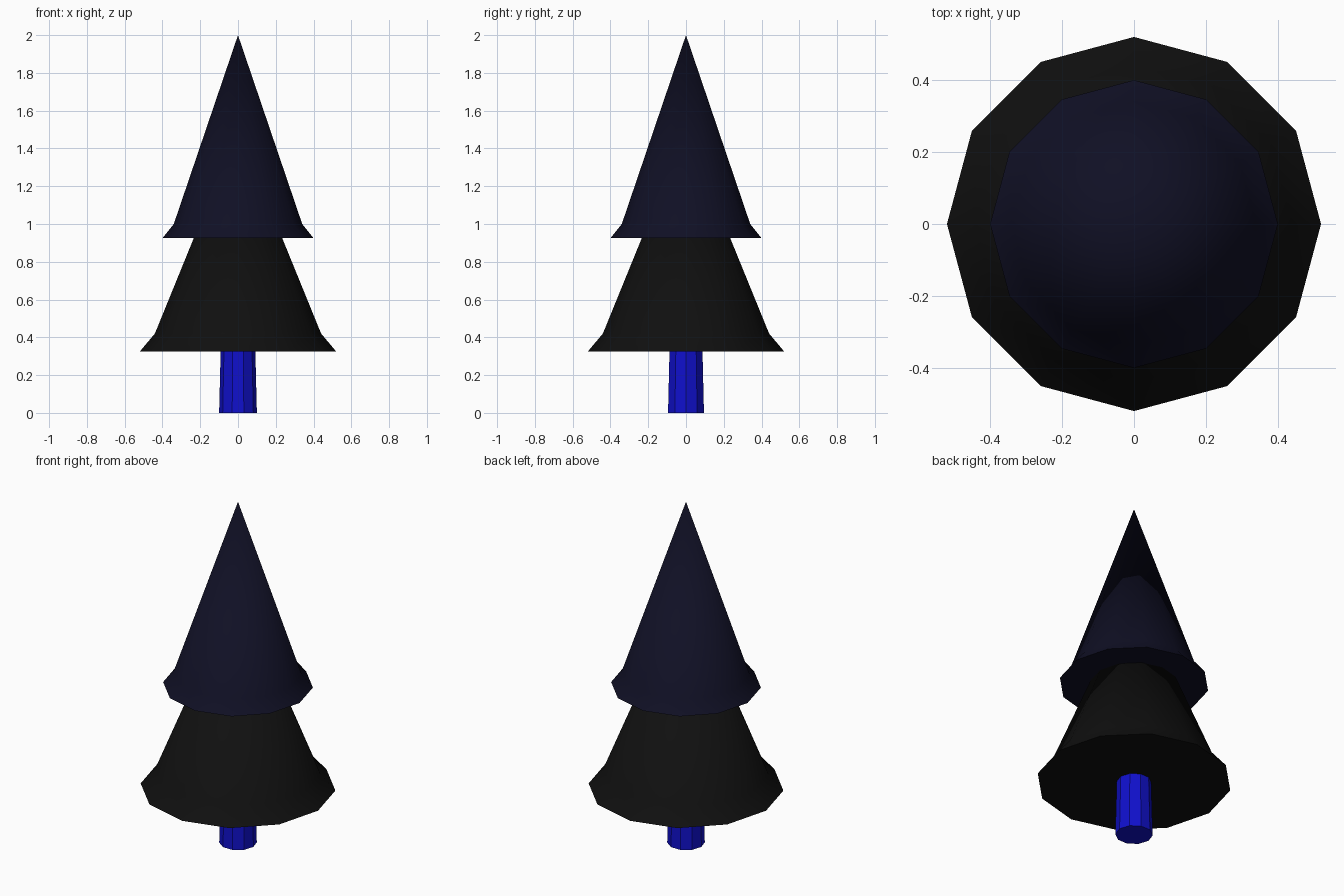
import bpy
import bmesh
from math import cos, sin, tau, radians

cube = bpy.data.objects.get("Cube")
if cube:
    bpy.data.objects.remove(cube, do_unlink=True)


def make_material(name, rgb):
    mat = bpy.data.materials.new(name)
    mat.use_nodes = True
    color = (*rgb, 1.0)
    mat.diffuse_color = color
    bsdf = mat.node_tree.nodes["Principled BSDF"]
    bsdf.inputs["Base Color"].default_value = color
    return mat


def lathe(name, profile, sides, mat):
    """Turn (radius, z) points, listed bottom to top, into a capped solid."""
    bm = bmesh.new()
    rings = []
    for r, z in profile:
        if r == 0:
            rings.append([bm.verts.new((0, 0, z))] * sides)
        else:
            rings.append([bm.verts.new((r * cos(tau * i / sides), r * sin(tau * i / sides), z))
                          for i in range(sides)])
    for low, high in zip(rings, rings[1:]):
        for i in range(sides):
            j = (i + 1) % sides
            corners = [low[i], low[j], high[j], high[i]]
            bm.faces.new(list(dict.fromkeys(corners)))
    bm.faces.new(rings[0][::-1])
    if profile[-1][0] > 0:
        bm.faces.new(rings[-1])
    mesh = bpy.data.meshes.new(name)
    bm.to_mesh(mesh)
    bm.free()
    mesh.materials.append(mat)
    obj = bpy.data.objects.new(name, mesh)
    bpy.context.collection.objects.link(obj)
    bpy.ops.object.select_all(action="DESELECT")
    obj.select_set(True)
    bpy.context.view_layer.objects.active = obj
    bpy.ops.object.shade_smooth_by_angle(angle=radians(35))
    return obj


blue = make_material("trunk blue", (0.005, 0.005, 0.6))
black = make_material("foliage black", (0.005, 0.005, 0.005))
navy = make_material("foliage navy", (0.005, 0.005, 0.018))

# Tapered trunk, ending inside the lower foliage
lathe("trunk", [(0.1, 0), (0.09, 0.4)], 10, blue)

# Foliage cones with a flared skirt; the upper one hides the tip of the lower one
lathe("lower_foliage", [(0.52, 0.325), (0.44, 0.42), (0, 1.5)], 12, black)
lathe("upper_foliage", [(0.4, 0.925), (0.34, 1.0), (0, 2.0)], 12, navy)
